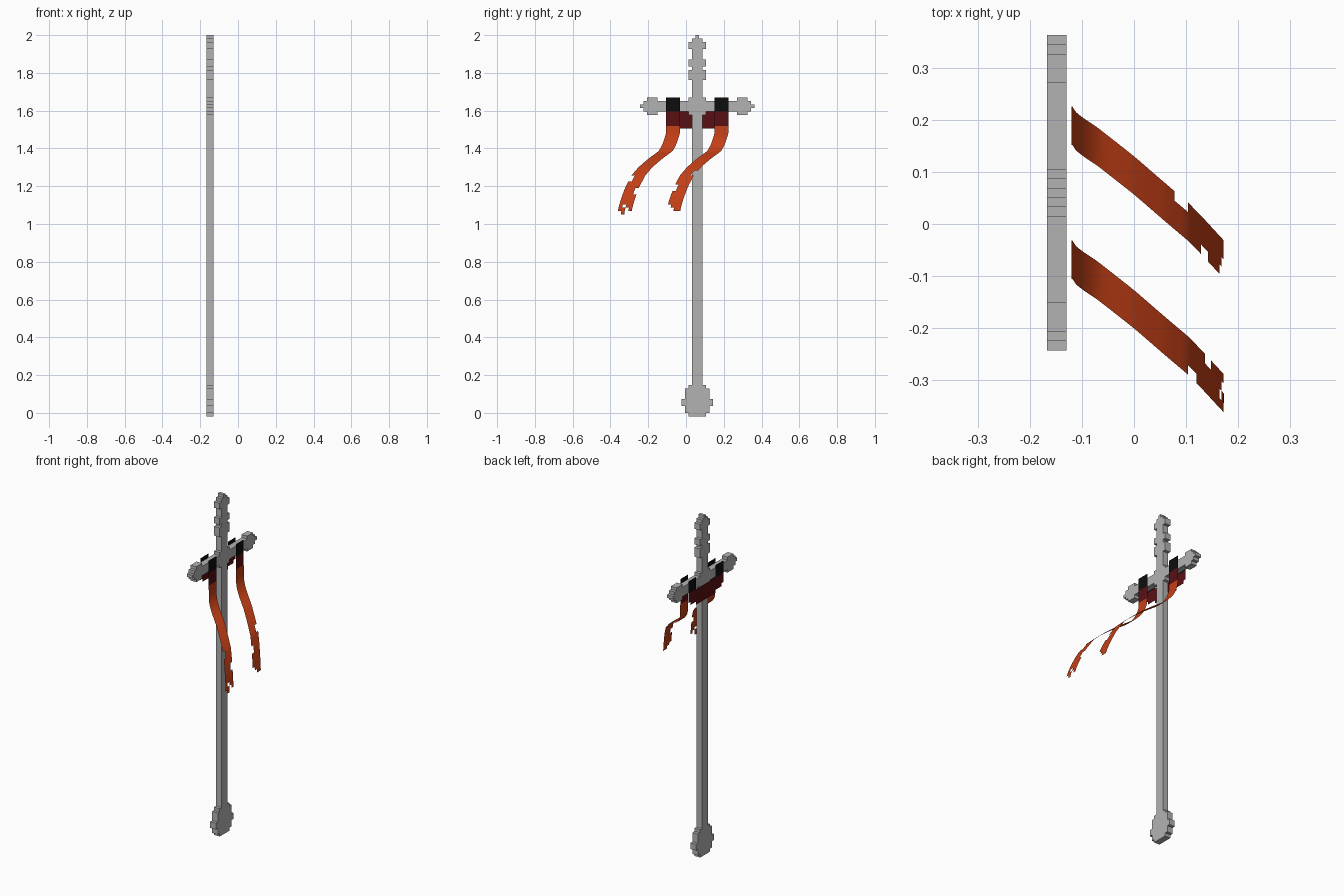
import bpy
import bmesh
from mathutils import Vector

if "Cube" in bpy.data.objects:
    bpy.data.objects.remove(bpy.data.objects["Cube"])

U = 2 / 109              # one block unit
MID_Y = 0.06             # pole axis
BAR_Z = 2 - 20.5 * U     # crossbar axis
BACK, FRONT = -0.167, -0.13


def material(name, rgb):
    m = bpy.data.materials.new(name)
    m.use_nodes = True
    m.diffuse_color = (*rgb, 1)
    bsdf = m.node_tree.nodes["Principled BSDF"]
    bsdf.inputs["Base Color"].default_value = (*rgb, 1)
    bsdf.inputs["Roughness"].default_value = 0.9
    return m


GREY = material("grey metal", (0.45, 0.45, 0.45))
ORANGE = material("orange cloth", (0.55, 0.05, 0.008))
RED = material("dark red cloth", (0.10, 0.005, 0.007))
BLACK = material("black cloth", (0.004, 0.004, 0.004))


def finish(name, bm, mats):
    mesh = bpy.data.meshes.new(name)
    bm.to_mesh(mesh)
    bm.free()
    for m in mats:
        mesh.materials.append(m)
    ob = bpy.data.objects.new(name, mesh)
    bpy.context.collection.objects.link(ob)
    return ob


def stepped_bar(name, runs, place):
    """Extrude a symmetric stepped outline; runs are (length, width) in blocks."""
    side, t = [], 0
    for length, width in runs:
        side += [(t, width / 2), (t + length, width / 2)]
        t += length
    outline = side + [(a, -w) for a, w in reversed(side)]
    bm = bmesh.new()
    face = bm.faces.new([bm.verts.new((BACK, *place(a * U, w * U))) for a, w in outline])
    ext = bmesh.ops.extrude_face_region(bm, geom=[face])
    moved = [g for g in ext["geom"] if isinstance(g, bmesh.types.BMVert)]
    bmesh.ops.translate(bm, verts=moved, vec=(FRONT - BACK, 0, 0))
    bmesh.ops.recalc_face_normals(bm, faces=bm.faces)
    return finish(name, bm, [GREY])


# Pole from the tip down to the foot
stepped_bar("pole",
            [(1, 1), (1, 3), (2, 5), (3, 3), (2, 5), (1, 3), (3, 5), (5, 3), (5, 5),
             (78, 3), (1, 5), (3, 7), (2, 9), (2, 7), (1, 5)],
            lambda a, w: (MID_Y + w, 2 - a))

# Crossbar with knobbed ends
knob = [(1, 1), (1, 3), (3, 5)]
stepped_bar("crossbar", knob + [(23, 3)] + knob[::-1],
            lambda a, w: (MID_Y - 16.5 * U + a, BAR_Z + w))


def sheet(name, rows, cols, point, keep, pick, mats, flip=False):
    """Cloth made of small square cells, some of them missing."""
    bm = bmesh.new()
    grid = [[bm.verts.new(point(r, c)) for c in range(cols + 1)] for r in range(rows + 1)]
    for r in range(rows):
        for c in range(cols):
            if keep(r, c):
                f = bm.faces.new((grid[r][c], grid[r + 1][c], grid[r + 1][c + 1], grid[r][c + 1]))
                f.material_index = pick(r)
                f.smooth = True
                if flip:
                    f.normal_flip()
    bmesh.ops.delete(bm, geom=[v for v in bm.verts if not v.link_faces], context="VERTS")
    return finish(name, bm, mats)


# Path of the blown ribbons: x, sideways drift, z
PATH = [Vector(p) for p in (
    (-.12, 0, 1.52), (-.118, 0, 1.48), (-.112, -.01, 1.45), (-.10, -.02, 1.42),
    (-.07, -.04, 1.385), (0, -.095, 1.345), (.06, -.147, 1.30), (.105, -.185, 1.255),
    (.135, -.216, 1.195), (.157, -.24, 1.13), (.171, -.255, 1.075), (.173, -.258, 1.05))]
ROWS = 32


def along(f):
    """Point at a fraction of the path, measured in the xz plane."""
    lens = [(b - a).xz.length for a, b in zip(PATH, PATH[1:])]
    d = f * sum(lens)
    for a, b, n in zip(PATH, PATH[1:], lens):
        if d <= n:
            return a.lerp(b, d / n)
        d -= n
    return PATH[-1]


TOP = 1.67
BAND = (TOP - 1.52) / 8   # row height of the upright top of each strip


def ribbon(name, first_col, gaps):
    y0 = MID_Y + first_col * U

    def upright(r, c):
        return (-.12, y0 + c * U, TOP - r * BAND)

    def blown(r, c):
        p = along(r / ROWS)
        return (p.x, y0 + c * U + p.y, p.z)

    sheet(name + "_hanger", 8, 4, upright, lambda r, c: True,
          lambda r: int(r >= 4), [BLACK, RED])
    sheet(name, ROWS, 4, blown, lambda r, c: (r, c) not in gaps,
          lambda r: 0, [ORANGE])


# Torn ribbons, gaps given as (row, column)
ribbon("left_ribbon", 5,
       {(18, 3), (19, 3), (23, 0), (24, 0), (29, 0), (30, 0), (30, 1)}
       | {(31, c) for c in range(4)})
ribbon("right_ribbon", -9,
       {(20, 0), (21, 0), (24, 3), (25, 3), (29, 1), (31, 0), (30, 2), (31, 2), (31, 3)})


# Cloth behind the crossbar: two black hangers and a scalloped red drape
def drape_keep(r, c):
    off = abs(c - 8.5)
    if r < 4:
        return off > 5
    return off < (9, 9, 9, 8, 5)[r - 4]


sheet("back_drape", 9, 18,
      lambda r, c: (-.173, MID_Y + (c - 9) * U, TOP - r * U),
      drape_keep, lambda r: int(r >= 4), [BLACK, RED], flip=True)
